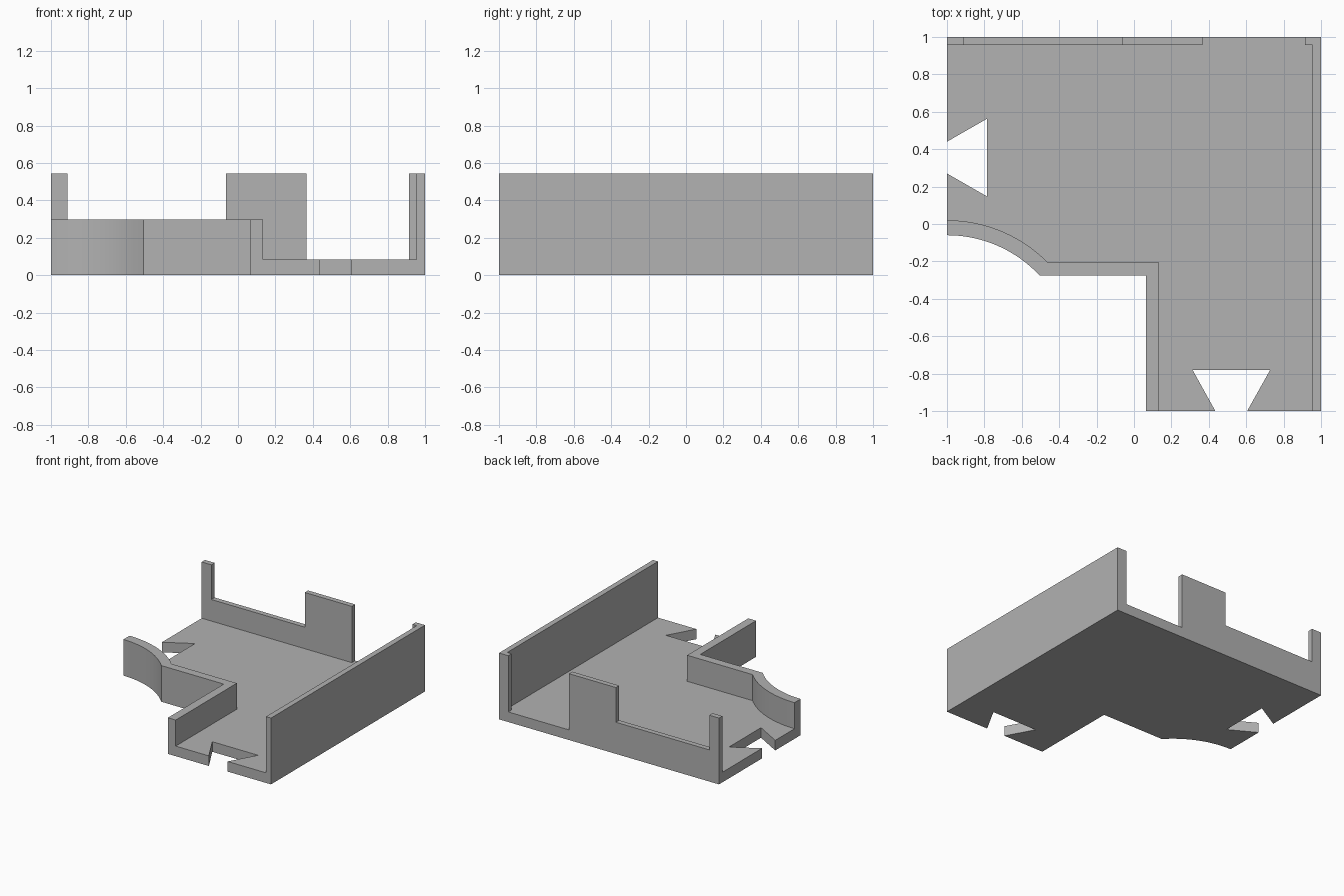
import bpy, bmesh, math
from mathutils import Vector

cube = bpy.data.objects.get("Cube")
if cube:
    bpy.data.objects.remove(cube, do_unlink=True)

FLOOR, LIP, BACK, TOP = 0.083, 0.297, 0.26, 0.545

grey = bpy.data.materials.new("plain grey")
grey.use_nodes = True
grey.diffuse_color = (0.445, 0.445, 0.445, 1)
grey.node_tree.nodes["Principled BSDF"].inputs["Base Color"].default_value = grey.diffuse_color


def prism(name, outline, start, offset):
    """Extrude a flat outline; 'start' maps 2D points to 3D."""
    bm = bmesh.new()
    face = bm.faces.new([bm.verts.new(start(a, b)) for a, b in outline])
    new = bmesh.ops.extrude_face_region(bm, geom=[face])["geom"]
    bmesh.ops.translate(bm, vec=Vector(offset),
                        verts=[v for v in new if isinstance(v, bmesh.types.BMVert)])
    bmesh.ops.recalc_face_normals(bm, faces=bm.faces)
    mesh = bpy.data.meshes.new(name)
    bm.to_mesh(mesh)
    bm.free()
    mesh.materials.append(grey)
    ob = bpy.data.objects.new(name, mesh)
    bpy.context.collection.objects.link(ob)
    return ob


def plan(name, outline, height):
    return prism(name, outline, lambda x, y: (x, y, 0), (0, 0, height))


def arc(radius, end_x, steps=24):
    """Arc from the left edge to end_x, centred on the left edge."""
    sweep = math.asin((end_x + 1) / radius)
    return [(-1 + radius * math.sin(sweep * i / steps),
             -0.737 + radius * math.cos(sweep * i / steps)) for i in range(steps + 1)]


# Outer and inner edges of the cut-out corner
outer = arc(0.677, -0.505)
inner = arc(0.757, -0.46)
y_out, y_in = outer[-1][1], inner[-1][1]
outer += [(0.063, y_out), (0.063, -1)]
inner += [(0.134, y_in), (0.134, -1)]

# Floor with two dovetail notches
front_notch = [(0.435, -1), (0.313, -0.78), (0.728, -0.78), (0.605, -1)]
left_notch = [(-1, 0.44), (-0.785, 0.563), (-0.785, 0.147), (-1, 0.27)]
tray = plan("tray", outer + front_notch + [(1, -1), (1, 1), (-1, 1)] + left_notch, FLOOR)

# Walls around the tray
lip = plan("curved_lip", outer + inner[::-1], LIP)
side = plan("side_wall", [(0.955, -1), (1, -1), (1, 1), (0.915, 1),
                          (0.915, 0.957), (0.955, 0.957)], TOP)
back = prism("back_wall", [(-1, 0), (0.365, 0), (0.365, TOP), (-0.063, TOP),
                           (-0.063, BACK), (-0.912, BACK), (-0.912, TOP), (-1, TOP)],
             lambda x, z: (x, 1, z), (0, -0.043, 0))

# Fuse into one solid
for part in (lip, side, back):
    mod = tray.modifiers.new("join_" + part.name, 'BOOLEAN')
    mod.operation, mod.solver, mod.object = 'UNION', 'EXACT', part
bpy.context.view_layer.update()
fused = bpy.data.meshes.new_from_object(tray.evaluated_get(bpy.context.evaluated_depsgraph_get()))
tray.modifiers.clear()
tray.data = fused
for part in (lip, side, back):
    bpy.data.objects.remove(part, do_unlink=True)

# Merge coplanar faces
bm = bmesh.new()
bm.from_mesh(fused)
bmesh.ops.remove_doubles(bm, verts=bm.verts, dist=0.0001)
bmesh.ops.dissolve_limit(bm, angle_limit=math.radians(0.2), verts=bm.verts, edges=bm.edges)
bm.to_mesh(fused)
bm.free()

bpy.ops.object.select_all(action='DESELECT')
tray.select_set(True)
bpy.context.view_layer.objects.active = tray
bpy.ops.object.shade_smooth_by_angle(angle=math.radians(20))
